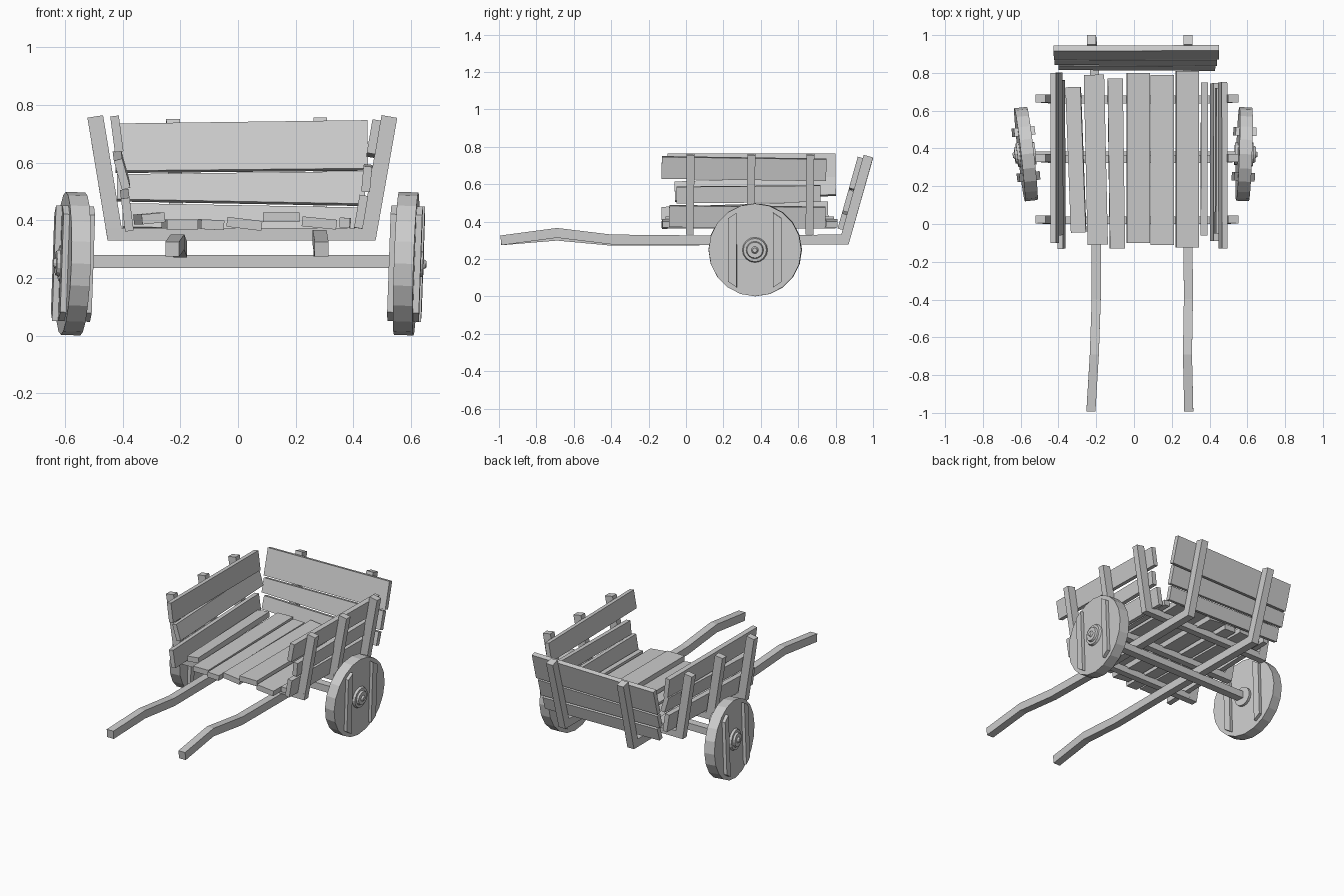
import bpy, bmesh, math
from mathutils import Vector, Matrix, Euler

if "Cube" in bpy.data.objects:
    bpy.data.objects.remove(bpy.data.objects["Cube"])


def finish(name, bm):
    bmesh.ops.recalc_face_normals(bm, faces=bm.faces[:])
    mesh = bpy.data.meshes.new(name)
    bm.to_mesh(mesh)
    bm.free()
    obj = bpy.data.objects.new(name, mesh)
    bpy.context.collection.objects.link(obj)
    return obj


def plank(name, start, end, width, thick, normal, taper=1.0):
    """Board from start to end; thickness runs along normal."""
    start, end = Vector(start), Vector(end)
    along = (end - start).normalized()
    across = along.cross(Vector(normal)).normalized()
    out = across.cross(along)
    bm = bmesh.new()
    bmesh.ops.create_cube(bm, size=1)
    for v in bm.verts:
        a, b, c = v.co
        w = width * (taper if b > 0 else 1)
        v.co = (start + end) / 2 + along * (b * (end - start).length) + across * (a * w) + out * (c * thick)
    return finish(name, bm)


def sweep(name, path, width, height):
    """Mitred rectangular timber along a path that bends in the y-z plane."""
    pts = [Vector(p) for p in path]
    bm = bmesh.new()
    rings = []
    for i, p in enumerate(pts):
        before = (p - pts[max(i - 1, 0)]).normalized()
        after = (pts[min(i + 1, len(pts) - 1)] - p).normalized()
        t = (before + after).normalized()
        up = Vector((0, -t.z, t.y)).normalized()
        stretch = 1 / max(t.dot(after if after.length else before), 0.5)
        ring = []
        for sx, sz in ((-1, -1), (1, -1), (1, 1), (-1, 1)):
            ring.append(bm.verts.new(p + Vector((sx * width / 2, 0, 0)) + up * (sz * height / 2 * stretch)))
        rings.append(ring)
    for r, s in zip(rings, rings[1:]):
        for k in range(4):
            bm.faces.new((r[k], r[(k + 1) % 4], s[(k + 1) % 4], s[k]))
    bm.faces.new(rings[0])
    bm.faces.new(rings[-1])
    return finish(name, bm)


# Shafts that run under the bed and bend up as tailgate posts
sweep("left_shaft", [(.29, -.99, .3), (.283, -.69, .34), (.288, -.4, .305), (.285, .1, .3),
                     (.285, .85, .305), (.285, .975, .75)], .048, .052)
sweep("right_shaft", [(-.228, -.99, .3), (-.21, -.69, .325), (-.2, -.4, .298), (-.2, .1, .3),
                      (-.21, .85, .305), (-.225, .975, .745)], .048, .052)

# Cross beams and leaning side posts
for label, y in (("front", .02), ("middle", .345), ("rear", .66)):
    plank(label + "_cross_beam", (-.45, y, .352), (.475, y, .352), .042, .042, (0, 0, 1))
    for side, foot, head in (("left", .45, .525), ("right", -.425, -.495)):
        plank(f"{label}_{side}_post", (foot, y, .335), (head, y + .005, .76), .042, .055, (1, 0, 0))

# Floor boards: front x, rear x, front y, rear y, width, height, roll
floor = [
    (-.293, -.322, -.045, .725, .08, .407, -.1),
    (-.192, -.212, -.11, .79, .108, .386, 0),
    (-.088, -.1, -.13, .77, .08, .385, .05),
    (.022, .022, -.1, .8, .122, .388, .12),
    (.15, .15, -.11, .79, .125, .411, 0),
    (.282, .282, -.125, .81, .12, .391, .1),
    (.37, .373, -.06, .75, .036, .392, .05),
]
for i, (x0, x1, y0, y1, w, z, roll) in enumerate(floor):
    plank(f"floor_board_{i + 1}", (x0, y0, z), (x1, y1, z), w, .034, (roll, 0, 1))

# Side boards: front y, rear y, front z, rear z, width, extra roll
left_boards = [(-.09, .745, .43, .422, .115, 0), (-.05, .72, .543, .55, .088, .08), (-.13, .75, .69, .677, .118, 0)]
right_boards = [(-.13, .76, .42, .45, .115, 0), (-.06, .8, .56, .592, .105, .15), (-.1, .8, .7, .7, .125, 0)]
for side, boards, base, lean in (("left", left_boards, .41, .17), ("right", right_boards, -.372, -.13)):
    for i, (y0, y1, z0, z1, w, roll) in enumerate(boards):
        plank(f"{side}_side_board_{i + 1}",
              (base + lean * (z0 - .33), y0, z0), (base + lean * (z1 - .33), y1, z1),
              w, .03, (1, 0, -lean + roll))

# Tailgate boards: right x, left x, right z, left z, width, taper
tailgate = [(-.4, .43, .415, .4, .085, 1), (-.42, .44, .513, .51, .09, 1.3), (-.425, .45, .65, .66, .17, 1.02)]
for i, (x0, x1, z0, z1, w, taper) in enumerate(tailgate):
    ends = [(x, .81 + .28 * (z - .305), z) for x, z in ((x0, z0), (x1, z1))]
    plank(f"tailgate_board_{i + 1}", *ends, w, .03, (0, -1, .28), taper)

# Axle
plank("axle", (-.56, .36, .257), (.56, .36, .257), .05, .045, (0, 0, 1))


def wheel(name, center, tilt, turn, out):
    place = Matrix.Translation(center) @ Euler((0, math.radians(tilt), math.radians(turn))).to_matrix().to_4x4()
    lathe = Matrix.Rotation(math.pi / 2, 4, 'Y')

    def drum(part, x, r0, r1, depth, segments):
        bm = bmesh.new()
        bmesh.ops.create_cone(bm, cap_ends=True, segments=segments, radius1=r0, radius2=r1, depth=depth)
        mirror = Matrix.Scale(out, 4, (1, 0, 0))
        bmesh.ops.transform(bm, matrix=place @ mirror @ Matrix.Translation((x, 0, 0)) @ lathe, verts=bm.verts[:])
        finish(f"{name}_{part}", bm)

    drum("disc", 0, .248, .248, .068, 20)
    drum("hub_base", .038, .07, .062, .02, 16)
    drum("hub_ring", .052, .048, .042, .016, 16)
    drum("hub_pin", .063, .022, .012, .014, 10)
    drum("inner_hub", -.04, .06, .06, .02, 16)
    # Battens with ends cut to follow the rim
    for face in (-1, 1):
        for hand in (-1, 1):
            bm = bmesh.new()
            bmesh.ops.create_cube(bm, size=1)
            for v in bm.verts:
                reach = .2 if v.co.y * hand < 0 else .17
                v.co = (face * .044 + v.co.x * .022, hand * .12 + v.co.y * .045, math.copysign(reach, v.co.z))
            bmesh.ops.transform(bm, matrix=place, verts=bm.verts[:])
            finish(f"{name}_batten", bm)


wheel("left_wheel", (.583, .37, .25), 2, -2, 1)
wheel("right_wheel", (-.572, .37, .25), 2, 6.5, -1)
